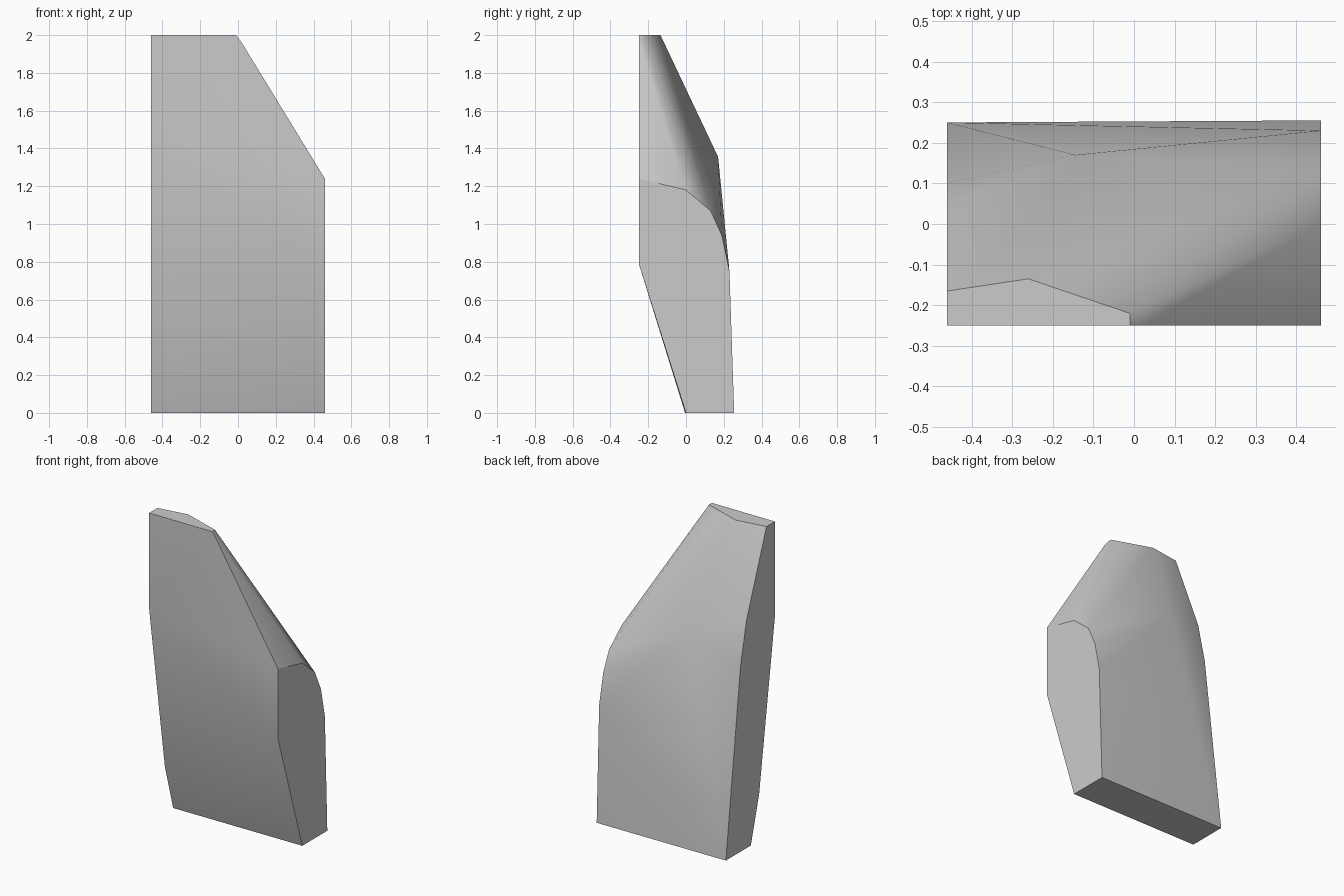
import bpy, bmesh

cube = bpy.data.objects.get("Cube")
if cube:
    bpy.data.objects.remove(cube)

X = 0.46

# Outlines (y, z) of the two flat ends
low_end = [(0, 0), (-0.25, 0.79), (-0.25, 1.24), (0, 1.18), (0.13, 1.07),
           (0.19, 0.94), (0.23, 0.75), (0.255, 0)]
tall_end = [(-0.005, 0), (-0.09, 0.3), (-0.25, 1.38), (-0.25, 2), (-0.165, 2),
            (0.04, 1.47), (0.10, 1.2), (0.25, 0)]
# Points between the ends: top facet, chipped corner and back bulge
middle = [(-0.26, -0.135, 2), (-0.01, -0.22, 2), (-0.01, -0.25, 2),
          (0.02, -0.25, 1.96), (-0.145, 0.17, 1.355)]

points = [(X, y, z) for y, z in low_end] + [(-X, y, z) for y, z in tall_end] + middle

# Faceted slab wrapped around the points
bm = bmesh.new()
for p in points:
    bm.verts.new(p)
bmesh.ops.convex_hull(bm, input=bm.verts)
bmesh.ops.dissolve_limit(bm, angle_limit=0.01, verts=bm.verts, edges=bm.edges)
bmesh.ops.recalc_face_normals(bm, faces=bm.faces)
bm.normal_update()


def side(face):
    """Name the side a face belongs to; the back and chipped corner are one."""
    n = face.normal
    if abs(n.x) > 0.99:
        return "end"
    if abs(n.z) > 0.99:
        return "cap"
    return "front" if n.y < -0.5 else "back"


# Smooth within each side, crisp where sides meet
for f in bm.faces:
    f.smooth = True
for e in bm.edges:
    e.smooth = len({side(f) for f in e.link_faces}) == 1

mesh = bpy.data.meshes.new("stone_slab")
bm.to_mesh(mesh)
bm.free()
slab = bpy.data.objects.new("stone_slab", mesh)
bpy.context.collection.objects.link(slab)

# Plain grey stone
grey = bpy.data.materials.new("light_grey")
grey.use_nodes = True
color = (0.6, 0.6, 0.6, 1)
grey.diffuse_color = color
grey.node_tree.nodes["Principled BSDF"].inputs["Base Color"].default_value = color
mesh.materials.append(grey)
